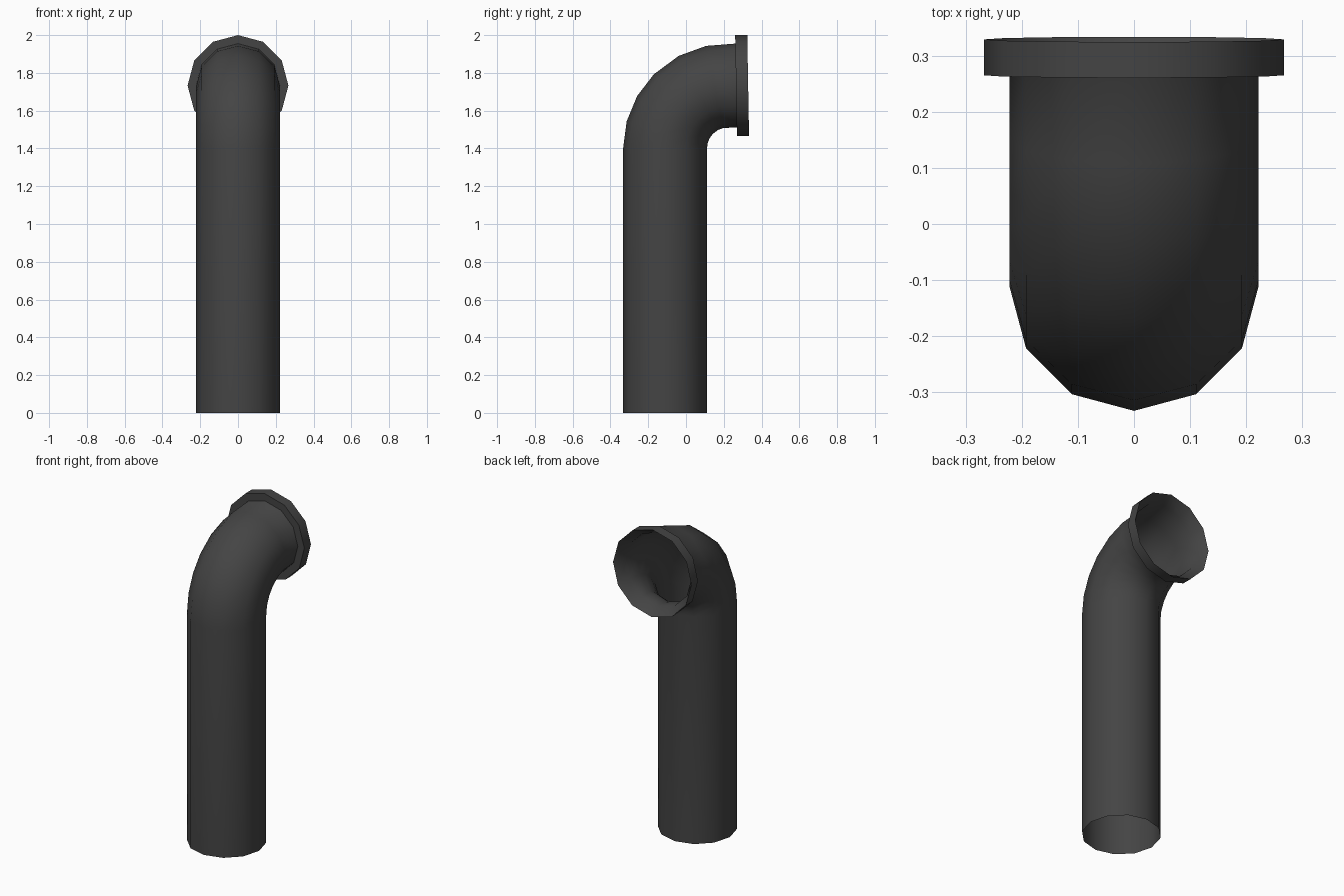
import bpy, bmesh
from math import sin, cos, radians, pi
from mathutils import Vector

old = bpy.data.objects.get("Cube")
if old:
    bpy.data.objects.remove(old, do_unlink=True)

SIDES = 12
PIPE_R, FLANGE_R, BEND_R = 0.222, 0.267, 0.333
BEND_Y, BEND_Z = 0.222, 1.4
END_TILT = 89          # direction of the outlet, degrees from vertical

dark_grey = bpy.data.materials.new("dark_grey")
dark_grey.use_nodes = True
colour = (0.058, 0.058, 0.058, 1)
dark_grey.diffuse_color = colour
bsdf = next(n for n in dark_grey.node_tree.nodes if n.type == 'BSDF_PRINCIPLED')
bsdf.inputs["Base Color"].default_value = colour


def sweep(name, rings):
    """Skin a row of rings, each (y, z, radius, turn from vertical in degrees)."""
    bm = bmesh.new()
    loops = []
    for y, z, r, turn in rings:
        t = radians(turn)
        across = Vector((0, -cos(t), sin(t)))
        side = Vector((1, 0, 0))
        loops.append([bm.verts.new(Vector((0, y, z))
                      + r * (cos(a) * across + sin(a) * side))
                      for a in (2 * pi * i / SIDES for i in range(SIDES))])
    for low, high in zip(loops, loops[1:]):
        for i in range(SIDES):
            j = (i + 1) % SIDES
            bm.faces.new((low[i], low[j], high[j], high[i]))
    mesh = bpy.data.meshes.new(name)
    bm.to_mesh(mesh)
    bm.free()
    obj = bpy.data.objects.new(name, mesh)
    bpy.context.collection.objects.link(obj)
    mesh.materials.append(dark_grey)
    bpy.ops.object.select_all(action='DESELECT')
    obj.select_set(True)
    bpy.context.view_layer.objects.active = obj
    bpy.ops.object.shade_smooth_by_angle(angle=radians(40))
    return obj


# Outlet collar positions
collar_z = BEND_Z + BEND_R
back, front = 0.329, 0.265

# Open pipe: straight riser, elbow, and mouth flaring out to the collar rim
pipe = [(BEND_Y - BEND_R, 0, PIPE_R, 0)]
for angle in (0, 15, 30, 45, 62, 78):
    a = radians(angle)
    pipe.append((BEND_Y - BEND_R * cos(a), BEND_Z + BEND_R * sin(a), PIPE_R, angle))
pipe.append((front, collar_z, PIPE_R, END_TILT))
pipe.append((back, collar_z, FLANGE_R, END_TILT))
sweep("bent_pipe", pipe)

# Collar: flat shoulder and outer band
sweep("outlet_collar", [(front, collar_z, PIPE_R, END_TILT),
                        (front, collar_z, FLANGE_R, END_TILT),
                        (back, collar_z, FLANGE_R, END_TILT)])
